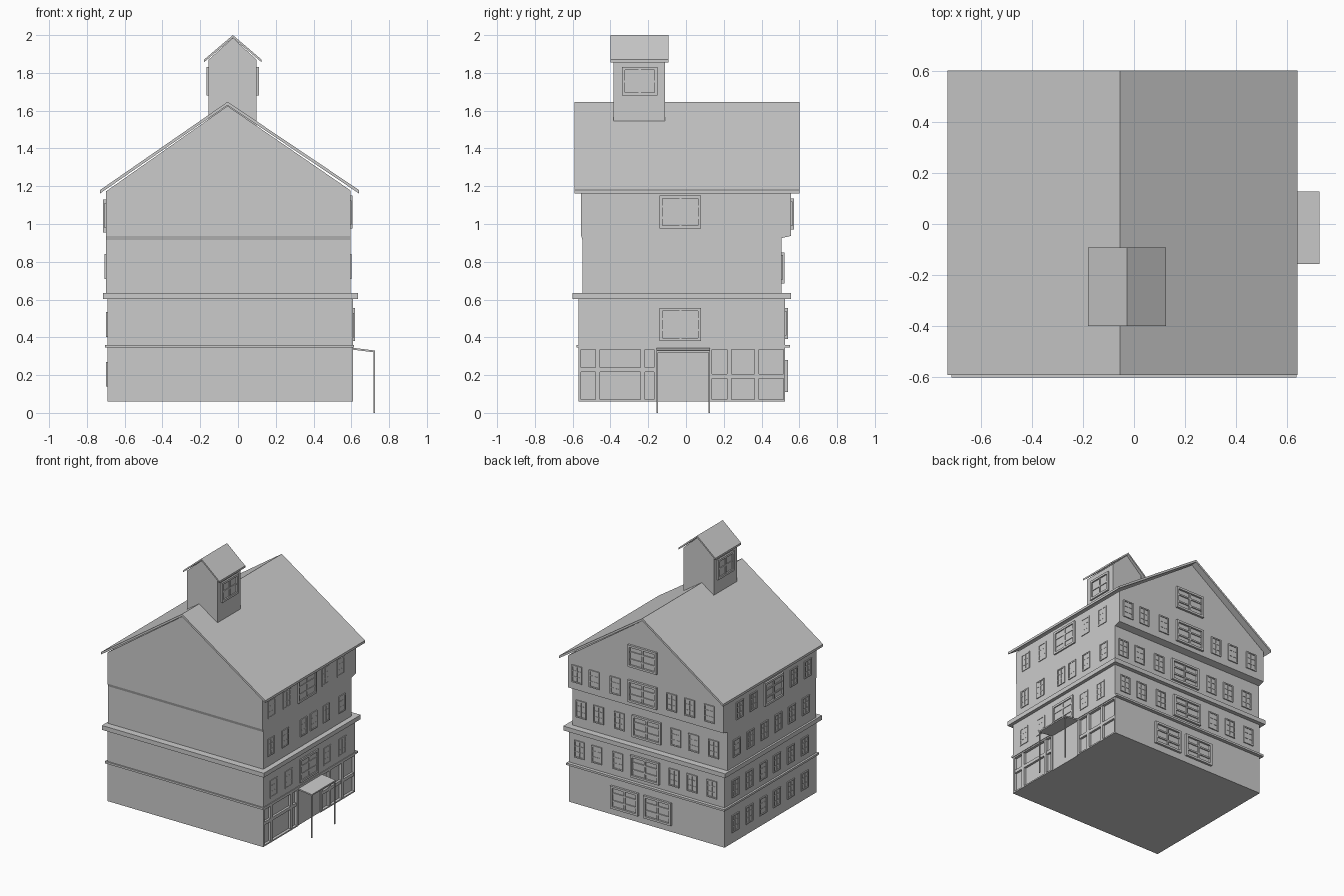
import bpy, bmesh
from mathutils import Vector

cube = bpy.data.objects.get("Cube")
if cube:
    bpy.data.objects.remove(cube, do_unlink=True)

grey = bpy.data.materials.new("plain grey")
grey.use_nodes = True
COLOUR = (0.6, 0.6, 0.6, 1)
grey.diffuse_color = COLOUR
grey.node_tree.nodes["Principled BSDF"].inputs["Base Color"].default_value = COLOUR


def finish(name, bm):
    bmesh.ops.recalc_face_normals(bm, faces=bm.faces)
    mesh = bpy.data.meshes.new(name)
    bm.to_mesh(mesh)
    bm.free()
    mesh.materials.append(grey)
    obj = bpy.data.objects.new(name, mesh)
    bpy.context.collection.objects.link(obj)
    return obj


def add_box(bm, x, y, z):
    verts = bmesh.ops.create_cube(bm, size=1)["verts"]
    for v in verts:
        v.co = Vector([(r[0] + r[1]) / 2 + c * abs(r[1] - r[0])
                       for r, c in zip((x, y, z), v.co)])


def box(name, x, y, z):
    bm = bmesh.new()
    add_box(bm, x, y, z)
    return finish(name, bm)


def prism(name, profile, axis, start, end):
    """Extrude a profile of (horizontal, z) points along x or y."""
    bm = bmesh.new()
    at = (lambda p: (start, *p)) if axis == "x" else (lambda p: (p[0], start, p[1]))
    face = bm.faces.new([bm.verts.new(at(p)) for p in profile])
    out = bmesh.ops.extrude_face_region(bm, geom=[face])["geom"]
    move = Vector((end - start, 0, 0) if axis == "x" else (0, end - start, 0))
    bmesh.ops.translate(bm, vec=move, verts=[v for v in out if isinstance(v, bmesh.types.BMVert)])
    return finish(name, bm)


def window(name, axis, wall, sign, mid, z, width, depth, cols=2, rows=3):
    """Framed window on a wall: border, glazing bars and a thin pane."""
    bm = bmesh.new()
    bar = 0.016 if width > 0.12 else 0.009
    low, high = mid - width / 2, mid + width / 2

    def piece(h, v, d):
        out = sorted((wall - sign * 0.003, wall + sign * d))
        if axis == "x":
            add_box(bm, out, h, v)
        else:
            add_box(bm, h, out, v)

    piece((low, high), z, 0.002)
    for h in ((low, low + bar), (high - bar, high)):
        piece(h, z, depth)
    for v in ((z[0], z[0] + bar), (z[1] - bar, z[1])):
        piece((low + bar, high - bar), v, depth)
    thin = bar * 0.35
    for i in range(1, cols):
        c = low + width * i / cols
        piece((c - thin, c + thin), (z[0] + bar, z[1] - bar), depth * 0.7)
    for i in range(1, rows):
        c = z[0] + (z[1] - z[0]) * i / rows
        piece((low + bar, high - bar), (c - thin, c + thin), depth * 0.6)
    return finish(name, bm)


def chevron(name, left, ridge, right, thick, y):
    pts = [left, ridge, right]
    prism(name, pts + [(p[0], p[1] - thick) for p in reversed(pts)], "y", *y)


# Storeys and ledges
box("ground_floor", (-0.69, 0.59), (-0.57, 0.525), (0.06, 0.35))
box("first_floor", (-0.69, 0.61), (-0.57, 0.525), (0.35, 0.61))
prism("second_floor", [(-0.548, 0.62), (0.505, 0.62), (0.505, 0.925), (0.555, 0.937),
                       (-0.555, 0.937), (-0.548, 0.915)], "x", -0.70, 0.595)
prism("top_floor_and_gable", [(-0.70, 0.937), (0.595, 0.937), (0.595, 1.178),
                              (-0.055, 1.625), (-0.70, 1.172)], "y", -0.555, 0.555)
box("lower_ledge", (-0.705, 0.615), (-0.58, 0.55), (0.345, 0.36))
box("upper_ledge", (-0.715, 0.635), (-0.6, 0.555), (0.602, 0.635))

# Main roof
chevron("main_roof", (-0.73, 1.18), (-0.055, 1.647), (0.64, 1.18), 0.018, (-0.59, 0.6))

# Rooftop turret
prism("turret", [(-0.155, 1.5), (0.098, 1.5), (0.098, 1.87), (-0.027, 1.985),
                 (-0.155, 1.87)], "y", -0.385, -0.11)
chevron("turret_roof", (-0.18, 1.87), (-0.027, 2.0), (0.125, 1.87), 0.014, (-0.4, -0.092))
for side, wall, sign in (("left", 0.098, 1), ("right", -0.155, -1)):
    window("turret_window_" + side, "x", wall, sign, -0.245, (1.68, 1.83), 0.19, 0.012, 2, 2)

# Shopfront on the left side of the building
front = bmesh.new()
face_x = (0.588, 0.61)
for y in ((-0.57, -0.555), (-0.17, -0.15), (0.115, 0.137), (0.515, 0.525)):
    add_box(front, face_x, y, (0.06, 0.35))
add_box(front, face_x, (-0.555, 0.515), (0.335, 0.35))
for bay, mullions, rail in (((-0.555, -0.17), (-0.468, -0.228), 0.228),
                            ((0.137, 0.515), (0.23, 0.375), 0.195)):
    add_box(front, face_x, bay, (0.06, 0.07))
    add_box(front, (0.588, 0.606), bay, (rail - 0.012, rail + 0.012))
    for m in mullions:
        add_box(front, (0.588, 0.608), (m - 0.012, m + 0.012), (0.07, 0.335))
finish("shopfront_frame", front)
box("shop_door", (0.588, 0.604), (-0.15, 0.115), (0.06, 0.335))

# Canopy on two thin posts
prism("canopy", [(0.605, 0.345), (0.726, 0.33), (0.726, 0.32), (0.605, 0.335)], "y", -0.157, 0.127)
for label, y in (("front", -0.152), ("back", 0.122)):
    box("canopy_post_" + label, (0.717, 0.725), (y - 0.004, y + 0.004), (0, 0.325))

# Back windows: three small ones either side of a large one
SMALL_X = (0.52, 0.375, 0.2, -0.27, -0.42, -0.585)
BACK_ROWS = (("first", 0.525, 0.39), ("second", 0.505, 0.685), ("top", 0.555, 0.97))
for label, wall, base in BACK_ROWS:
    window("back_large_window_" + label, "y", wall, 1, -0.03, (base, base + 0.165), 0.24, 0.016)
    for x in SMALL_X:
        window("back_small_window_" + label, "y", wall, 1, x,
               (base + 0.02, base + 0.15), 0.085, 0.008)
window("attic_window", "y", 0.555, 1, -0.03, (1.235, 1.4), 0.24, 0.016)
for x in (0.14, -0.135):
    window("back_ground_window", "y", 0.525, 1, x, (0.11, 0.28), 0.23, 0.016)

# Windows on the left (+x) side
for label, wall, base in (("first", 0.61, 0.38), ("top", 0.595, 0.975)):
    window("left_large_window_" + label, "x", wall, 1, -0.03, (base, base + 0.175), 0.22, 0.01)
    for y in (-0.45, -0.27, 0.19, 0.37):
        window("left_small_window_" + label, "x", wall, 1, y,
               (base + 0.02, base + 0.15), 0.085, 0.005)
for y in (-0.46, -0.29, -0.07, 0.05, 0.2, 0.387):
    window("left_small_window_second", "x", 0.595, 1, y, (0.71, 0.84), 0.078, 0.006)

# Windows on the right (-x) side
window("right_large_window", "x", -0.70, -1, -0.04, (0.955, 1.13), 0.22, 0.014)
for y in (0.36, 0.2, -0.28, -0.45):
    window("right_small_window_top", "x", -0.70, -1, y, (0.98, 1.11), 0.085, 0.008)
for label, wall, base in (("ground", -0.69, 0.14), ("first", -0.69, 0.403), ("second", -0.70, 0.71)):
    for i in range(6):
        window("right_small_window_" + label, "x", wall, -1, 0.4 - 0.165 * i,
               (base, base + 0.13), 0.085, 0.008)
